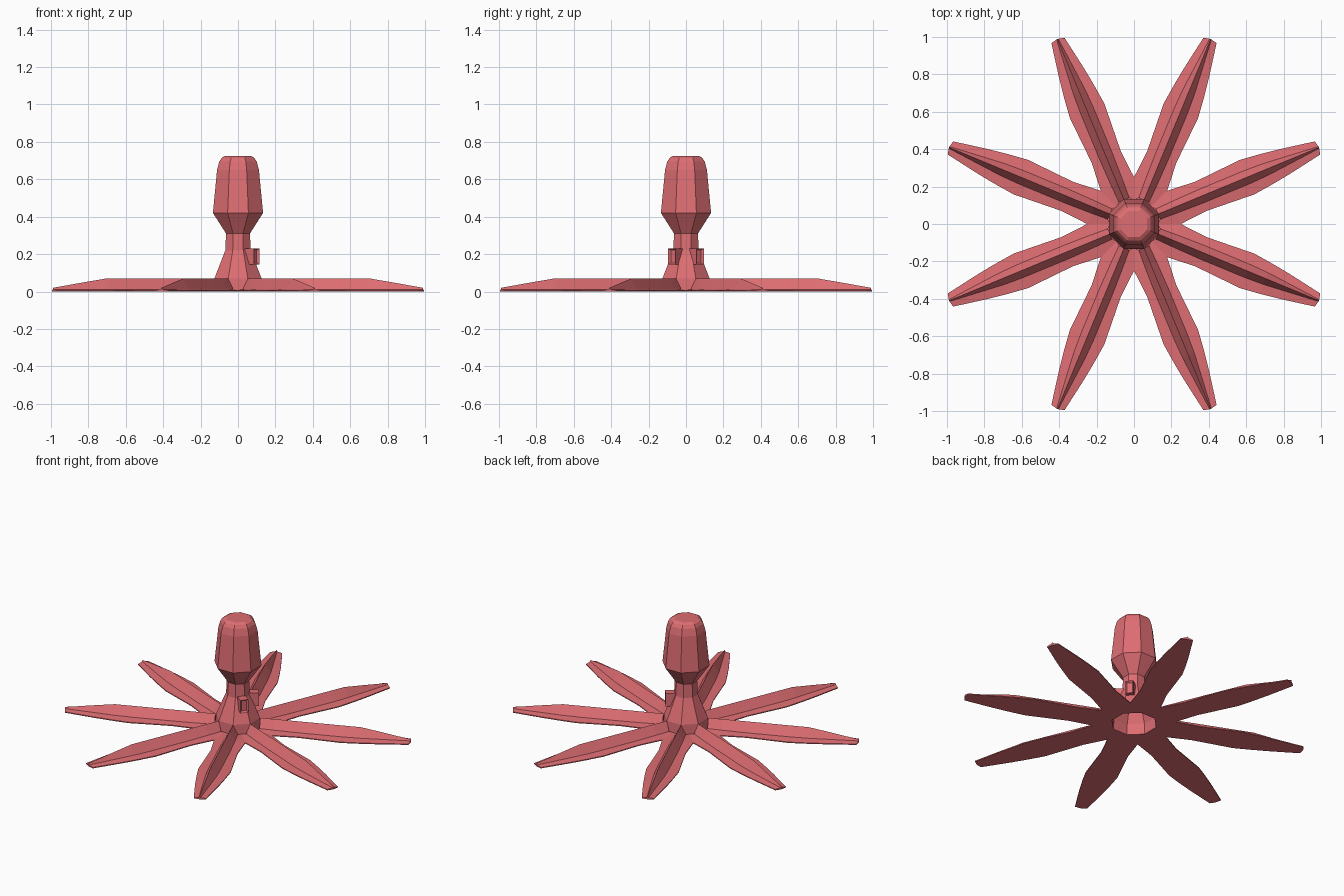
import bpy, bmesh, math
from mathutils import Matrix, Vector

if "Cube" in bpy.data.objects:
    bpy.data.objects.remove(bpy.data.objects["Cube"])

skin = bpy.data.materials.new("coral_pink")
skin.diffuse_color = (0.73, 0.155, 0.17, 1)
skin.use_nodes = True
skin.node_tree.nodes["Principled BSDF"].inputs["Base Color"].default_value = skin.diffuse_color


def finish(name, bm):
    me = bpy.data.meshes.new(name)
    bm.normal_update()
    bm.to_mesh(me)
    bm.free()
    me.materials.append(skin)
    ob = bpy.data.objects.new(name, me)
    bpy.context.collection.objects.link(ob)
    return ob


# Body: eight-sided shell, open underneath (half width across flats, height)
profile = [(0.129, 0.0), (0.126, 0.07), (0.068, 0.22), (0.064, 0.31), (0.134, 0.42),
           (0.112, 0.65), (0.10, 0.695), (0.087, 0.715), (0.07, 0.725)]
bm = bmesh.new()
rings = []
for half, z in profile:
    radius = half / math.cos(math.pi / 8)
    rings.append([bm.verts.new((radius * math.cos((k + 0.5) * math.pi / 4),
                                radius * math.sin((k + 0.5) * math.pi / 4), z))
                  for k in range(8)])
for low, high in zip(rings, rings[1:]):
    for k in range(8):
        n = (k + 1) % 8
        bm.faces.new((low[k], low[n], high[n], high[k]))
bm.faces.new(rings[-1])
finish("body", bm)

# Tentacle stations: distance, edge half width, ridge half width, ridge height
stations = [(0.119, 0.0495, 0.030, 0.07), (0.231, 0.0957, 0.034, 0.07),
            (0.39, 0.084, 0.038, 0.07), (0.655, 0.10, 0.038, 0.07),
            (0.76, 0.088, 0.034, 0.07), (0.87, 0.072, 0.024, 0.053),
            (1.062, 0.038, 0.005, 0.02)]


def tentacle(name, angle):
    bm = bmesh.new()
    rows = []
    for i, (d, w, f, h) in enumerate(stations):
        tip = 0.008 if i == len(stations) - 1 else 0
        mid = d + (0.02 if i == 0 else tip)
        pts = [(d, -w, 0.0), (d, -w, 0.006), (mid, -f, 0.012), (mid, 0, h),
               (mid, f, 0.012), (d, w, 0.006), (d, w, 0.0), (mid, 0, 0.0)]
        rows.append([bm.verts.new(p) for p in pts])
    for a, b in zip(rows, rows[1:]):
        for k in range(8):
            n = (k + 1) % 8
            bm.faces.new((a[k], b[k], b[n], a[n]))
    bm.faces.new(rows[-1])
    bmesh.ops.recalc_face_normals(bm, faces=bm.faces)
    bm.transform(Matrix.Rotation(angle, 4, 'Z'))
    finish(name, bm)


for k in range(8):
    tentacle(f"tentacle_{k + 1}", (k + 0.5) * math.pi / 4)

# Eyes: small blocks with a sunken front face
for side, name in ((-1, "eye_right"), (1, "eye_left")):
    bm = bmesh.new()
    bmesh.ops.create_cube(bm, size=1)
    bm.transform(Matrix.Translation((0.092, 0, 0.187)) @ Matrix.Diagonal((0.066, 0.05, 0.086, 1)))
    bm.normal_update()
    front = max(bm.faces, key=lambda f: f.normal.x)
    bmesh.ops.inset_individual(bm, faces=[front], thickness=0.013, depth=0)
    bmesh.ops.translate(bm, verts=front.verts, vec=Vector((-0.012, 0, 0)))
    bm.transform(Matrix.Rotation(side * math.radians(37), 4, 'Z'))
    finish(name, bm)
